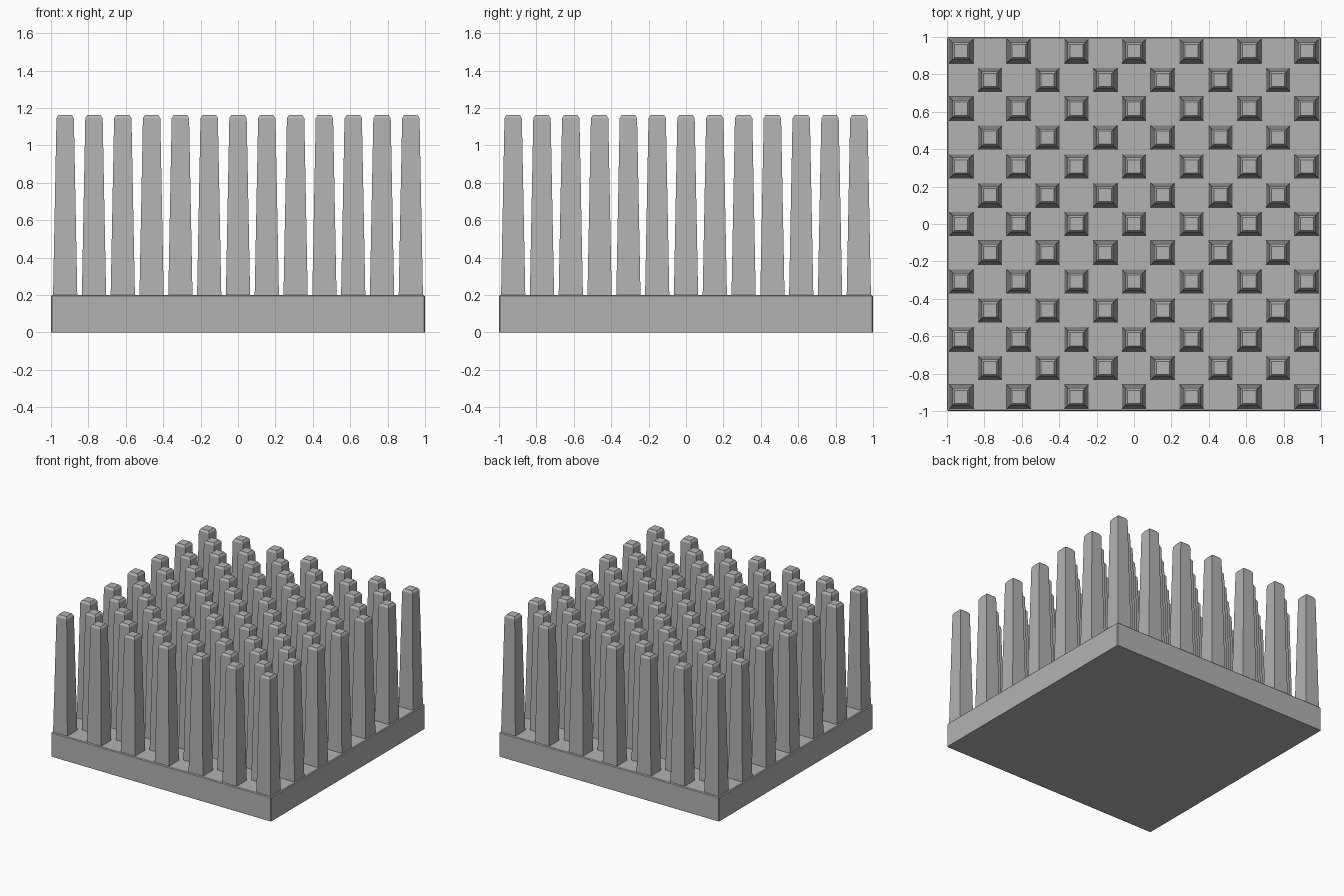
import bpy
import bmesh

cube = bpy.data.objects.get("Cube")
if cube:
    bpy.data.objects.remove(cube, do_unlink=True)

PITCH = 0.154
BASE_TOP = 0.2

# Single grey metal finish
metal = bpy.data.materials.new("grey metal")
metal.use_nodes = True
grey = (0.45, 0.45, 0.45, 1)
metal.diffuse_color = grey
metal.node_tree.nodes["Principled BSDF"].inputs["Base Color"].default_value = grey


def finish_mesh(bm, name):
    bmesh.ops.recalc_face_normals(bm, faces=bm.faces)
    mesh = bpy.data.meshes.new(name)
    bm.to_mesh(mesh)
    bm.free()
    mesh.materials.append(metal)
    return mesh


def add_object(name, mesh, location=(0, 0, 0)):
    obj = bpy.data.objects.new(name, mesh)
    obj.location = location
    bpy.context.collection.objects.link(obj)
    return obj


def square_loft(name, sections):
    """Stack square rings given as (half width, height) and cap both ends."""
    bm = bmesh.new()
    rings = [[bm.verts.new((sx * h, sy * h, z))
              for sx, sy in ((-1, -1), (1, -1), (1, 1), (-1, 1))]
             for h, z in sections]
    for low, high in zip(rings, rings[1:]):
        for i in range(4):
            j = (i + 1) % 4
            bm.faces.new((low[i], low[j], high[j], high[i]))
    bm.faces.new(rings[0])
    bm.faces.new(rings[-1])
    return finish_mesh(bm, name)


# Base plate with a fine chamfer on its top and upright edges
bm = bmesh.new()
bmesh.ops.create_cube(bm, size=1)
for v in bm.verts:
    v.co = (v.co.x * 2, v.co.y * 2, (v.co.z + 0.5) * BASE_TOP)
edges = [e for e in bm.edges if any(v.co.z > 0.1 for v in e.verts)]
bmesh.ops.bevel(bm, geom=edges, offset=0.006, segments=1, affect='EDGES')
add_object("base_plate", finish_mesh(bm, "base_plate"))

# Tapered square pin with a chamfered tip, staggered in a checkerboard
pin = square_loft("cooling_pin", [(0.065, BASE_TOP - 0.01), (0.0465, 1.145), (0.035, 1.163)])
for row in range(-6, 7):
    for col in range(-6, 7):
        if (row + col) % 2 == 0:
            add_object("cooling_pin", pin, (col * PITCH, row * PITCH, 0))
